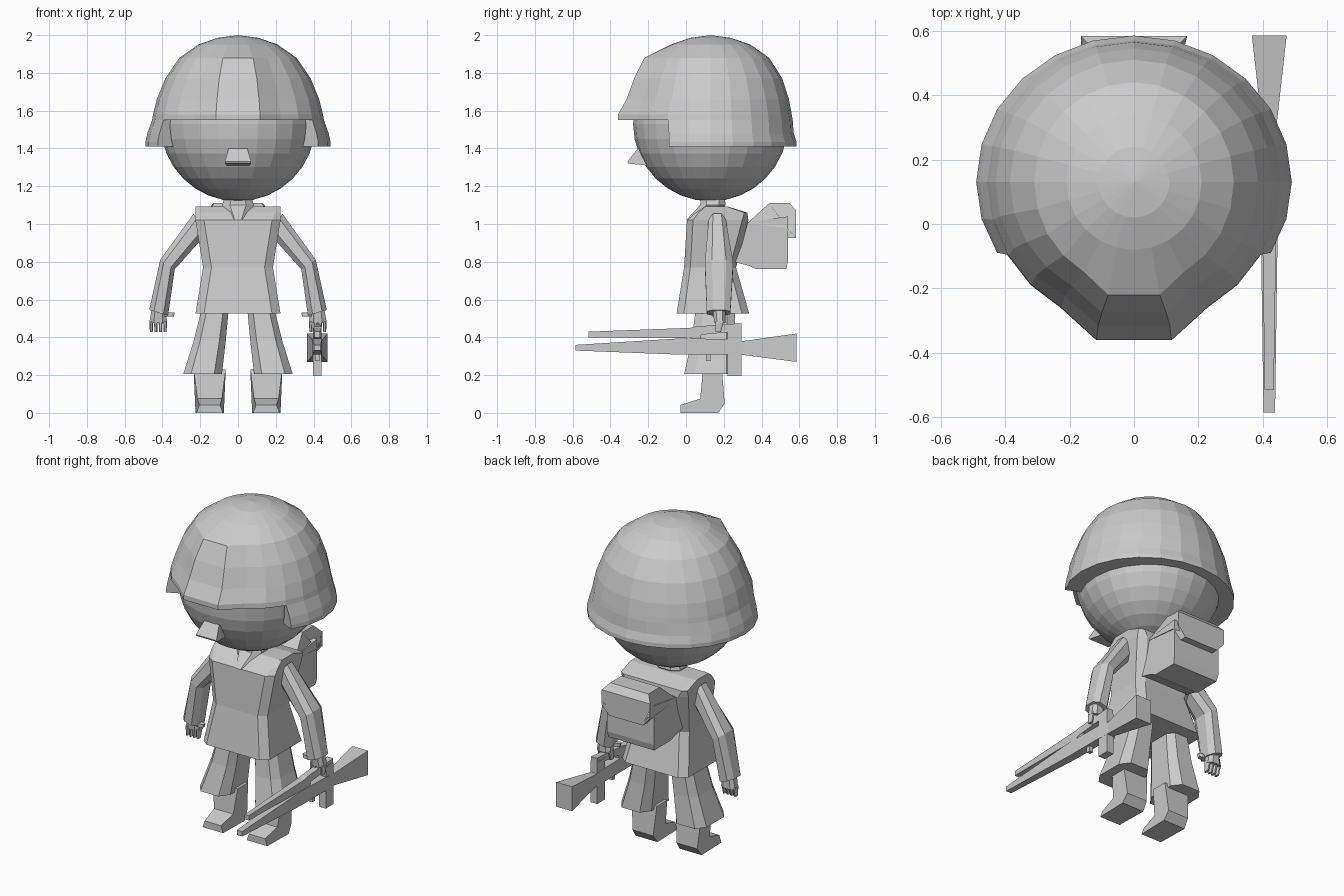
import bpy, bmesh, math
from mathutils import Vector

grey = bpy.data.materials.new("plain grey")
grey.diffuse_color = (0.6, 0.6, 0.6, 1)


def finish(name, bm):
    bmesh.ops.remove_doubles(bm, verts=bm.verts, dist=1e-5)
    bmesh.ops.recalc_face_normals(bm, faces=bm.faces)
    me = bpy.data.meshes.new(name)
    bm.to_mesh(me)
    bm.free()
    me.materials.append(grey)
    ob = bpy.data.objects.new(name, me)
    bpy.context.collection.objects.link(ob)
    return ob


def loft(name, rings, sx=1):
    """Skin a list of point rings and cap both ends."""
    bm = bmesh.new()
    vs = [[bm.verts.new((p[0] * sx, p[1], p[2])) for p in r] for r in rings]
    n = len(vs[0])
    for a, b in zip(vs, vs[1:]):
        for i in range(n):
            j = (i + 1) % n
            bm.faces.new((a[i], a[j], b[j], b[i]))
    bm.faces.new(vs[0])
    bm.faces.new(vs[-1])
    return finish(name, bm)


def octa(z, x0, x1, y0, y1, c=0.25, tilt=0.0):
    """Horizontal chamfered rectangle; tilt raises the outer side."""
    cx, cy = (x1 - x0) * c, (y1 - y0) * c
    xm, hx = (x0 + x1) / 2, (x1 - x0) / 2
    pts = [(x0 + cx, y0), (x1 - cx, y0), (x1, y0 + cy), (x1, y1 - cy),
           (x1 - cx, y1), (x0 + cx, y1), (x0, y1 - cy), (x0, y0 + cy)]
    return [(x, y, z + tilt * (x - xm) / hx) for x, y in pts]


def boxes(name, secs, cx=0.42):
    """Tapered bar along y from (y, z0, z1, half width) sections."""
    return loft(name, [[(cx - w, y, a), (cx + w, y, a), (cx + w, y, b), (cx - w, y, b)]
                       for y, a, b, w in secs])


def slab(name, profile, cx=0.0, sx=1):
    """Side profile of (y, z, half width) points extruded across x."""
    return loft(name, [[(cx + s * w, y, z) for y, z, w in profile] for s in (-1, 1)], sx)


# Head: ball with a wedge nose
bm = bmesh.new()
bmesh.ops.create_uvsphere(bm, u_segments=24, v_segments=16, radius=0.41)
bmesh.ops.translate(bm, verts=bm.verts, vec=Vector((0, 0.13, 1.53)))
finish("head", bm)
slab("nose", [(-0.255, 1.40, 0.05), (-0.31, 1.33, 0.07), (-0.305, 1.32, 0.07),
              (-0.21, 1.31, 0.06), (-0.2, 1.40, 0.05)])

# Helmet: rings of (z, side radius, front radius, back radius), cut away over the face
RINGS = [(1.985, 0.11, 0.11, 0.11), (1.95, 0.21, 0.21, 0.21), (1.88, 0.31, 0.35, 0.31),
         (1.77, 0.385, 0.405, 0.38), (1.66, 0.43, 0.445, 0.415), (1.58, 0.45, 0.49, 0.43),
         (1.55, 0.455, 0.49, 0.435), (1.48, 0.48, 0.48, 0.44), (1.435, 0.49, 0.48, 0.455),
         (1.41, 0.49, 0.48, 0.455)]
LIP, SEG = 6, 24


def rim(ring, i):
    z, rx, rf, rb = ring
    a = 2 * math.pi * i / SEG
    x, s = rx * math.cos(a), math.sin(a)
    if s >= 0:
        y = rb * s
    elif rf > 0.3:
        y = -rf if s < -0.95 else rf * 0.92 * s   # flat front of the brim
    else:
        y = rf * s
    return (x, 0.13 + y, z)


def inner(z, i):
    return rim((z, 0.37, 0.37, 0.37), i)


bm = bmesh.new()
add = lambda pts: bm.faces.new([bm.verts.new(p) for p in pts])
for i in range(SEG):
    j = i + 1
    front = math.sin(2 * math.pi * (i + 0.5) / SEG) < -0.5
    last = LIP if front else len(RINGS) - 1
    add([(0, 0.13, 2.0), rim(RINGS[0], i), rim(RINGS[0], j)])
    for a, b in zip(RINGS[:last], RINGS[1:last + 1]):
        add([rim(a, i), rim(b, i), rim(b, j), rim(a, j)])
    z = RINGS[last][0]
    add([rim(RINGS[last], i), inner(z, i), inner(z, j), rim(RINGS[last], j)])
for i in (14, 22):  # front edges of the ear flaps
    add([rim(r, i) for r in RINGS[LIP:]] + [inner(1.41, i), inner(1.55, i)])
finish("helmet", bm)

# Neck and coat
loft("neck", [octa(1.02, -0.035, 0.035, 0.0, 0.13), octa(1.10, -0.085, 0.085, 0.075, 0.21),
              octa(1.17, -0.06, 0.06, 0.08, 0.2)])
loft("coat", [octa(0.525, -0.225, 0.225, -0.05, 0.335, 0.1),
              octa(0.77, -0.185, 0.185, -0.01, 0.265, 0.12),
              octa(1.02, -0.225, 0.225, 0.005, 0.33, 0.1),
              octa(1.06, -0.225, 0.225, 0.05, 0.325, 0.06),
              octa(1.093, -0.225, 0.225, 0.1, 0.22, 0.03)])

# Limbs, mirrored left and right
for side, s in (("right", 1), ("left", -1)):
    loft(side + "_sleeve", [octa(1.0, 0.17, 0.235, 0.12, 0.21, 0.25, 0.055),
                            octa(0.785, 0.335, 0.412, 0.1, 0.25, 0.25, 0.025),
                            octa(0.53, 0.37, 0.47, 0.11, 0.235, 0.25, 0.015)], s)
    loft(side + "_palm", [octa(0.56, 0.385, 0.455, 0.14, 0.21),
                          octa(0.475, 0.375, 0.47, 0.15, 0.21)], s)
    loft(side + "_thumb", [octa(0.51, 0.34, 0.39, 0.14, 0.17),
                           octa(0.532, 0.335, 0.39, 0.14, 0.17)], s)
    for k in range(4):
        x = 0.376 + 0.0245 * k
        loft(f"{side}_finger_{k + 1}", [octa(0.485, x, x + 0.02, 0.155, 0.2),
                                        octa(0.427, x + 0.002, x + 0.017, 0.155, 0.185)], s)
    loft(side + "_trouser", [octa(0.205, 0.085, 0.29, -0.01, 0.27, 0.2),
                             octa(0.38, 0.065, 0.235, 0.03, 0.26, 0.2),
                             octa(0.54, 0.05, 0.195, 0.05, 0.26, 0.2)], s)
    slab(side + "_boot", [(-0.03, 0, 0.07), (-0.03, 0.042, 0.055), (0.075, 0.075, 0.065),
                          (0.09, 0.23, 0.085), (0.19, 0.23, 0.085), (0.205, 0.05, 0.07),
                          (0.17, 0, 0.075)], 0.15, s)

# Backpack with overhanging flap
slab("backpack", [(0.25, 0.80, 0.16), (0.33, 0.78, 0.16), (0.37, 0.762, 0.155),
                  (0.53, 0.762, 0.155), (0.54, 0.80, 0.16), (0.54, 1.04, 0.16),
                  (0.25, 1.0, 0.16)])
slab("backpack_flap", [(0.32, 1.0, 0.163), (0.44, 1.11, 0.13), (0.55, 1.11, 0.13),
                       (0.583, 1.07, 0.165), (0.583, 0.98, 0.165), (0.583, 0.925, 0.115),
                       (0.535, 0.925, 0.115), (0.535, 0.98, 0.165)])

# Rifle held in the right hand
boxes("rifle_body", [(-0.585, 0.33, 0.36, 0.018), (-0.02, 0.308, 0.395, 0.026),
                     (0.22, 0.308, 0.39, 0.026), (0.3, 0.307, 0.38, 0.022),
                     (0.585, 0.27, 0.42, 0.054)])
boxes("rifle_upper_barrel", [(-0.515, 0.40, 0.43, 0.014), (0.02, 0.395, 0.45, 0.022),
                             (0.05, 0.41, 0.457, 0.02), (0.295, 0.435, 0.475, 0.02)])
boxes("rifle_magazine", [(0.22, 0.195, 0.45, 0.023), (0.295, 0.195, 0.45, 0.023)])
boxes("rifle_trigger", [(0.105, 0.275, 0.33, 0.012), (0.13, 0.275, 0.33, 0.012)])
boxes("rifle_bracket", [(0.03, 0.37, 0.43, 0.018), (0.08, 0.37, 0.43, 0.018)])
